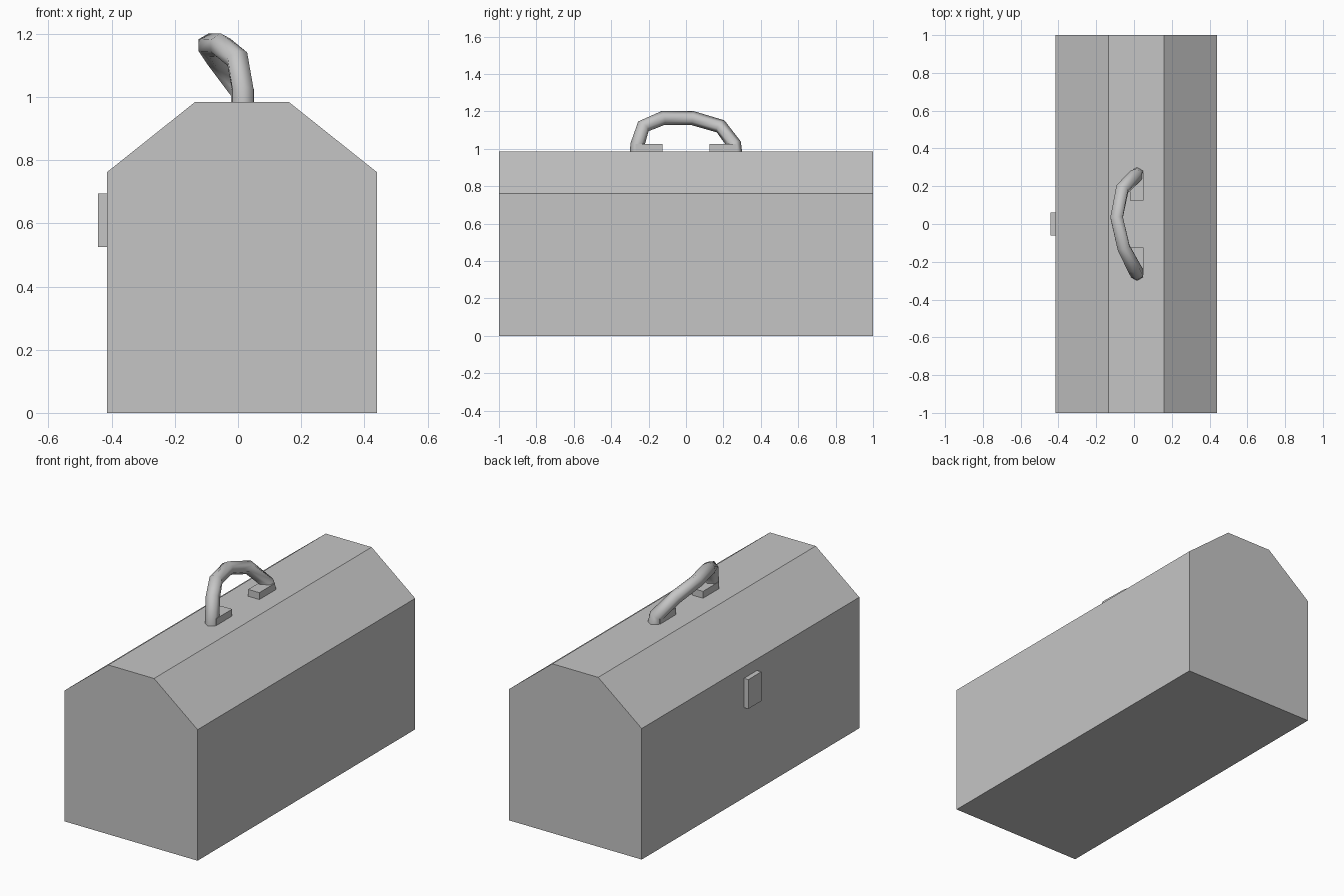
import bpy, bmesh, math
from mathutils import Vector

cube = bpy.data.objects.get("Cube")
if cube:
    bpy.data.objects.remove(cube, do_unlink=True)

# Single grey paint
grey = bpy.data.materials.new("plain_grey")
grey.use_nodes = True
colour = (0.56, 0.56, 0.56, 1)
grey.diffuse_color = colour
grey.node_tree.nodes["Principled BSDF"].inputs["Base Color"].default_value = colour


def finish(name, bm):
    bmesh.ops.recalc_face_normals(bm, faces=bm.faces)
    mesh = bpy.data.meshes.new(name)
    bm.to_mesh(mesh)
    bm.free()
    mesh.materials.append(grey)
    obj = bpy.data.objects.new(name, mesh)
    bpy.context.collection.objects.link(obj)
    return obj


def box(name, low, high):
    low, high = Vector(low), Vector(high)
    bm = bmesh.new()
    bmesh.ops.create_cube(bm, size=1)
    for v in bm.verts:
        v.co = (low + high) / 2 + v.co * (high - low)
    return finish(name, bm)


# Box body: gabled end profile extruded along y
profile = [(-0.415, 0), (0.44, 0), (0.44, 0.762), (0.16, 0.985),
           (-0.135, 0.985), (-0.415, 0.762)]
bm = bmesh.new()
end = bm.faces.new([bm.verts.new((x, -1, z)) for x, z in profile])
side = bmesh.ops.extrude_face_region(bm, geom=[end], use_keep_orig=True)
moved = [g for g in side["geom"] if isinstance(g, bmesh.types.BMVert)]
bmesh.ops.translate(bm, verts=moved, vec=(0, 2, 0))
finish("box_body", bm)

# Latch on the right side, handle feet on the flat top
box("latch", (-0.443, -0.06, 0.525), (-0.414, 0.06, 0.695))
box("front_handle_foot", (-0.022, -0.27, 0.984), (0.05, -0.125, 1.025))
box("back_handle_foot", (-0.022, 0.125, 0.984), (0.05, 0.27, 1.025))

# Bent handle: six-sided tube swept along a leaning path
path = [Vector(p) for p in [
    (0.016, -0.262, 0.985), (0.016, -0.26, 1.02), (-0.002, -0.228, 1.12),
    (-0.055, -0.125, 1.164), (-0.092, 0.035, 1.164), (-0.062, 0.185, 1.12),
    (0.012, 0.26, 1.02), (0.016, 0.262, 0.985)]]
radius, sides = 0.038, 6
bm = bmesh.new()
rings = []
for i, p in enumerate(path):
    before, after = path[max(i - 1, 0)], path[min(i + 1, len(path) - 1)]
    along = (after - before).normalized()
    if i in (0, len(path) - 1):
        along = Vector((0, 0, 1 if i == 0 else -1))
    across = Vector((1, 0, 0))
    across = (across - along * across.dot(along)).normalized()
    up = across.cross(along)
    angles = [math.tau * (k + 0.5) / sides for k in range(sides)]
    rings.append([bm.verts.new(p + radius * (across * math.cos(a) + up * math.sin(a)))
                  for a in angles])
for a, b in zip(rings, rings[1:]):
    for k in range(sides):
        n = (k + 1) % sides
        bm.faces.new((a[k], a[n], b[n], b[k])).smooth = True
for cap in (rings[0], rings[-1]):
    bm.faces.new(cap)
finish("handle", bm)
